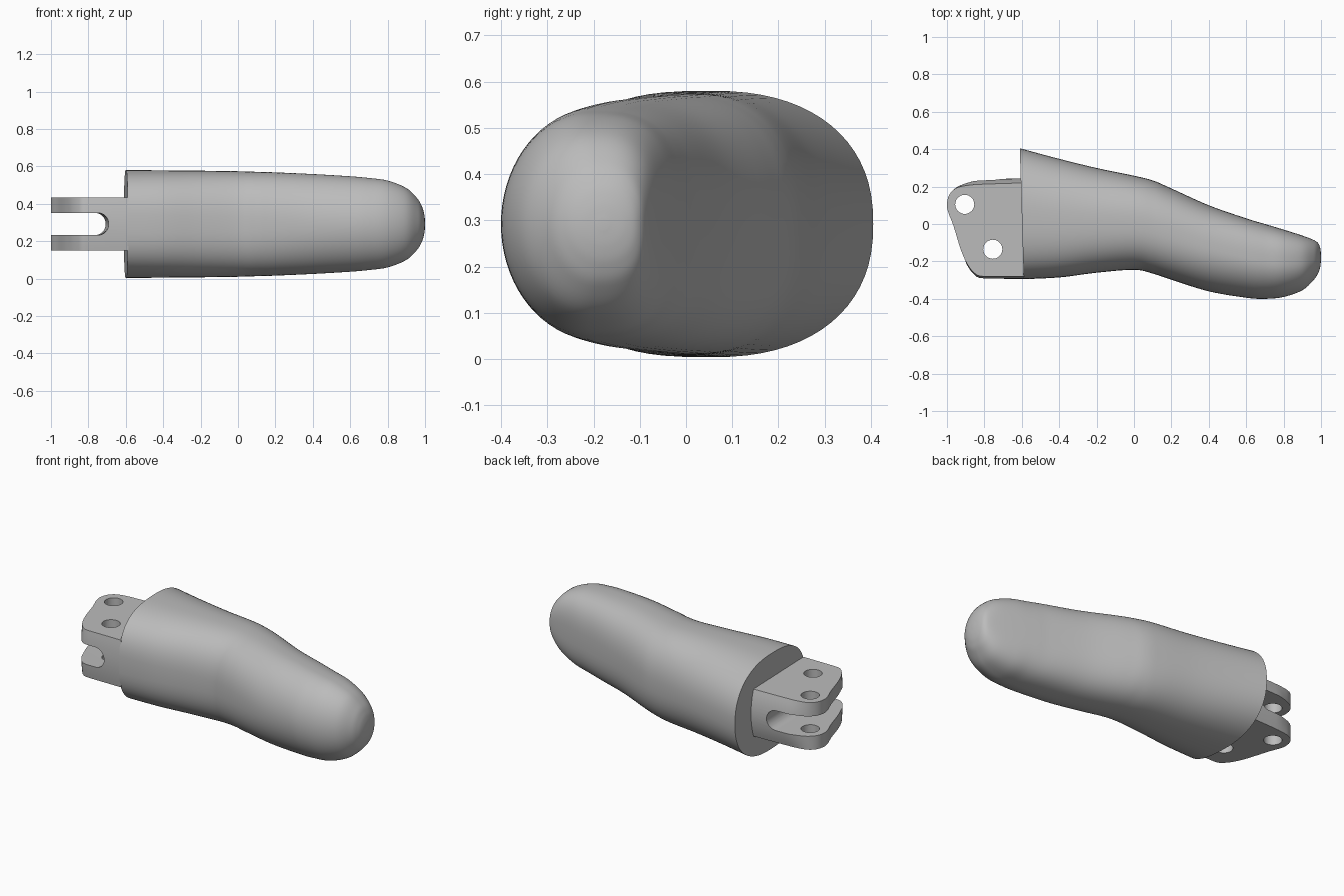
import bpy, bmesh, math
from mathutils import Vector

cube = bpy.data.objects.get("Cube")
if cube:
    bpy.data.objects.remove(cube, do_unlink=True)

MID = 0.292  # height of the horizontal symmetry plane

grey = bpy.data.materials.new("plain_grey")
grey.use_nodes = True
grey.diffuse_color = (0.5, 0.5, 0.5, 1)
grey.node_tree.nodes["Principled BSDF"].inputs["Base Color"].default_value = (0.5, 0.5, 0.5, 1)


def loft(name, rings):
    """Skin a list of equal-length closed rings and cap both ends."""
    bm = bmesh.new()
    vs = [[bm.verts.new(p) for p in ring] for ring in rings]
    n = len(vs[0])
    for a, b in zip(vs, vs[1:]):
        for i in range(n):
            j = (i + 1) % n
            bm.faces.new((a[i], a[j], b[j], b[i]))
    bm.faces.new(vs[0])
    bm.faces.new(vs[-1])
    bmesh.ops.recalc_face_normals(bm, faces=bm.faces)
    me = bpy.data.meshes.new(name)
    bm.to_mesh(me)
    bm.free()
    ob = bpy.data.objects.new(name, me)
    me.materials.append(grey)
    bpy.context.collection.objects.link(ob)
    return ob


def spline(points, steps):
    """Catmull-Rom interpolation of equal-length tuples."""
    out = []
    p = [points[0]] + points + [points[-1]]
    for k in range(1, len(p) - 2):
        for s in range(steps):
            t = s / steps
            out.append([0.5 * (2 * b + (c - a) * t + (2 * a - 5 * b + 4 * c - d) * t * t
                               + (3 * b - a - 3 * c + d) * t ** 3)
                        for a, b, c, d in zip(*p[k - 1:k + 3])])
    return out + [list(points[-1])]


def smooth(ob, angle):
    bpy.ops.object.select_all(action='DESELECT')
    ob.select_set(True)
    bpy.context.view_layer.objects.active = ob
    bpy.ops.object.shade_smooth_by_angle(angle=math.radians(angle))


# Body sections: x, front y, back y, half height, front squareness, back squareness
sections = [
    (-0.60, -0.295, 0.405, 0.288, 2.8, 2.3),
    (-0.40, -0.285, 0.350, 0.287, 2.7, 2.3),
    (-0.20, -0.260, 0.300, 0.285, 2.6, 2.3),
    (0.00, -0.245, 0.258, 0.282, 2.5, 2.4),
    (0.10, -0.265, 0.233, 0.279, 2.4, 2.4),
    (0.20, -0.298, 0.190, 0.276, 2.3, 2.5),
    (0.40, -0.360, 0.100, 0.267, 2.1, 2.6),
    (0.60, -0.394, 0.030, 0.255, 2.0, 2.8),
    (0.70, -0.400, 0.000, 0.246, 2.0, 2.8),
    (0.80, -0.390, -0.030, 0.232, 2.0, 2.9),
    (0.90, -0.354, -0.062, 0.192, 2.0, 2.9),
    (0.96, -0.300, -0.085, 0.135, 2.0, 2.7),
    (0.985, -0.262, -0.103, 0.090, 2.0, 2.4),
    (0.996, -0.228, -0.130, 0.050, 2.0, 2.1),
    (1.00, -0.190, -0.168, 0.012, 2.0, 2.0),
]


def body_ring(x, lo, hi, h, n_lo, n_hi, count=72):
    cy, r = (lo + hi) / 2, (hi - lo) / 2
    ring = []
    for i in range(count):
        a = 2 * math.pi * i / count
        c, s = math.cos(a), math.sin(a)
        e = 2 / (n_hi if c > 0 else n_lo)
        y = cy + r * math.copysign(abs(c) ** e, c)
        z = MID + h * math.copysign(abs(s) ** e, s)
        tilt = -0.03 * (y - 0.05) * max(0, min(1, -x / 0.6))  # slanted butt end
        ring.append((x + tilt, y, z))
    return ring


body = loft("body", [body_ring(*row) for row in spline(sections, 6)])
smooth(body, 40)

# Hinge tang: plan outline, with the long sides bulging at mid height
tip = spline([(-0.80, -0.280), (-0.84, -0.272), (-0.885, -0.225), (-0.925, -0.140),
              (-0.965, -0.01), (-0.992, 0.06), (-1.0, 0.105), (-0.988, 0.155),
              (-0.95, 0.192), (-0.88, 0.208), (-0.78, 0.214)], 4)
outline = [(-0.585, -0.280)] + tip + [(-0.585, 0.220)]
rings = []
for k in range(13):
    d = k / 6 - 1
    bulge = 1 - d * d
    ring = []
    for x, y in outline:
        w = bulge * max(0, min(1, (x + 0.97) / 0.12))
        side = 0.025 if y > 0.1 else (-0.013 if y < -0.2 else 0)
        ring.append((x, y + side * w, MID + 0.1425 * d))
    rings.append(ring)
tang = loft("hinge_tang", rings)


def circle(cx, cy, r, start=0, sweep=360, n=32):
    return [(cx + r * math.cos(math.radians(start + sweep * i / n)),
             cy + r * math.sin(math.radians(start + sweep * i / n))) for i in range(n)]


# Cutters: round-ended slot between the prongs and two pin holes
slot_profile = [(-1.2, MID - 0.06)] + circle(-0.76, MID, 0.06, -90, 180, 24) \
    + [(-0.76, MID + 0.06), (-1.2, MID + 0.06)]
cutters = [loft("slot_cutter", [[(x - 0.03 * y, y, z) for x, z in slot_profile] for y in (-0.6, 0.6)])]
for cx, cy in ((-0.905, 0.105), (-0.755, -0.135)):
    cutters.append(loft("pin_hole_cutter", [[(x, y, z) for x, y in circle(cx, cy, 0.051)]
                                            for z in (-0.2, 0.8)]))
bpy.context.view_layer.objects.active = tang
for c in cutters:
    mod = tang.modifiers.new("cut", 'BOOLEAN')
    mod.operation = 'DIFFERENCE'
    mod.solver = 'EXACT'
    mod.object = c
    bpy.ops.object.modifier_apply(modifier=mod.name)
for c in cutters:
    bpy.data.objects.remove(c, do_unlink=True)
smooth(tang, 35)
